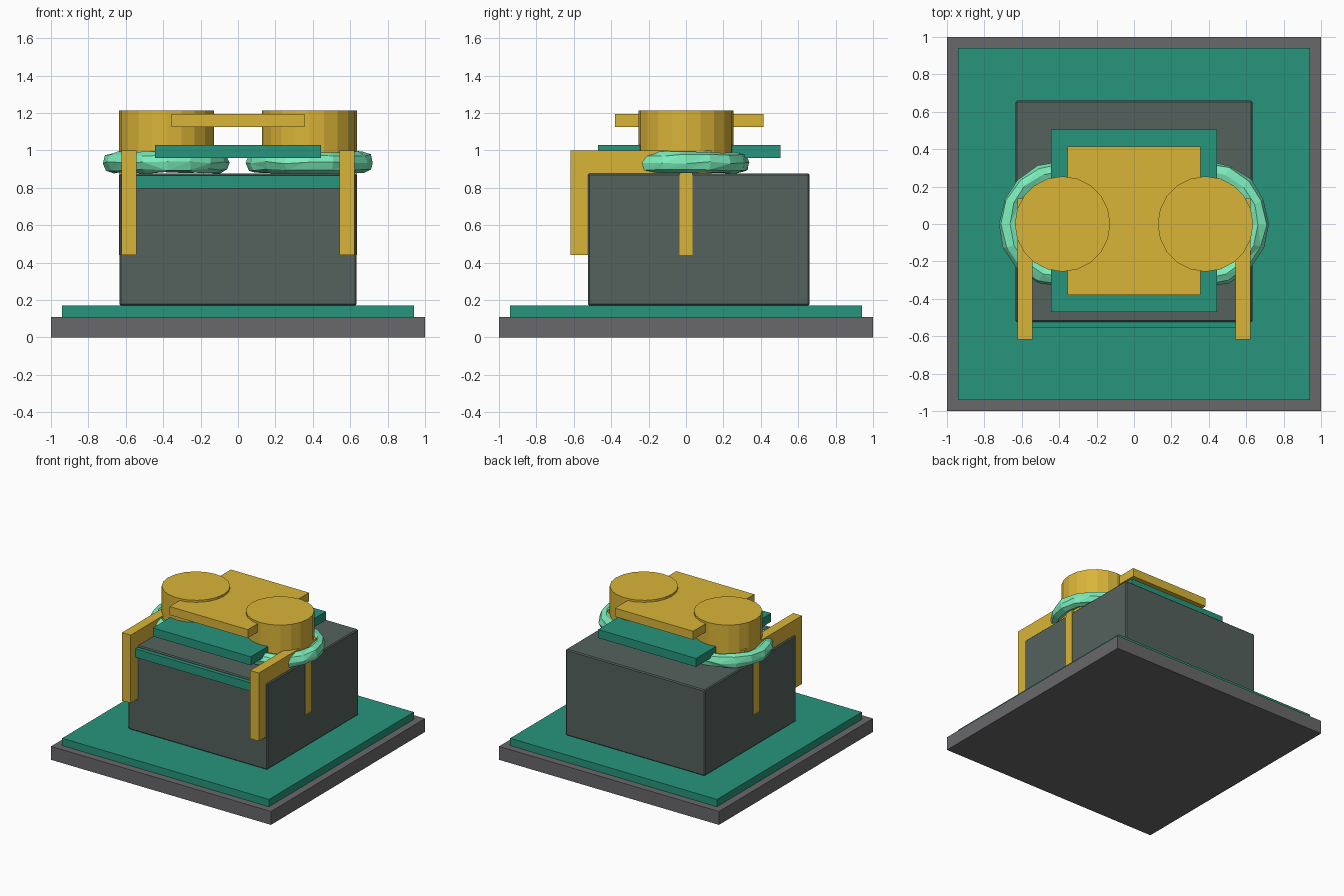
import bpy, bmesh, random
from math import radians
from mathutils import Vector

if "Cube" in bpy.data.objects:
    bpy.data.objects.remove(bpy.data.objects["Cube"])

random.seed(4)


def material(name, rgb):
    m = bpy.data.materials.new(name)
    m.diffuse_color = (*rgb, 1)
    m.use_nodes = True
    m.node_tree.nodes["Principled BSDF"].inputs["Base Color"].default_value = m.diffuse_color
    return m


BASE = material("base_grey", (0.14, 0.14, 0.145))
TEAL = material("teal", (0.02, 0.3, 0.2))
DARK = material("dark_stone", (0.09, 0.12, 0.11))
GOLD = material("gold", (0.7, 0.46, 0.04))
MINT = material("mint", (0.2, 0.85, 0.5))


def box(name, x, y, z, mat, bevel=0):
    lo, hi = Vector((x[0], y[0], z[0])), Vector((x[1], y[1], z[1]))
    bpy.ops.mesh.primitive_cube_add(size=1, location=(lo + hi) / 2)
    o = bpy.context.object
    o.name = name
    o.scale = hi - lo
    bpy.ops.object.transform_apply(location=False, rotation=False, scale=True)
    o.data.materials.append(mat)
    if bevel:
        b = o.modifiers.new("bevel", 'BEVEL')
        b.width, b.segments = bevel, 1
    return o


# plinth and body
box("base_slab", (-1, 1), (-1, 1), (0, 0.11), BASE)
box("base_plate", (-0.94, 0.94), (-0.94, 0.94), (0.11, 0.17), TEAL)
box("body", (-0.633, 0.633), (-0.525, 0.66), (0.17, 0.877), DARK, 0.008)
box("front_trim", (-0.545, 0.545), (-0.557, -0.5), (0.795, 0.865), TEAL)

# stacked plates on top
box("lower_top_plate", (-0.445, 0.445), (-0.47, 0.505), (0.96, 1.03), TEAL)
box("upper_top_plate", (-0.355, 0.355), (-0.38, 0.415), (1.125, 1.195), GOLD)

for side, s in (("left", -1), ("right", 1)):
    # side bracket sunk into the body, with the narrow outer rib
    box(side + "_bracket", sorted((s * 0.543, s * 0.622)), (-0.617, 0.137), (0.44, 1.0), GOLD)
    box(side + "_rib", sorted((s * 0.56, s * 0.637)), (-0.035, 0.035), (0.44, 0.96), GOLD)

    # round drum
    bpy.ops.mesh.primitive_cylinder_add(vertices=20, radius=0.255, depth=0.29,
                                        location=(s * 0.382, 0, 1.067))
    drum = bpy.context.object
    drum.name = side + "_drum"
    drum.data.materials.append(GOLD)

    # rough, low-poly ring around the drum
    bpy.ops.mesh.primitive_torus_add(major_segments=16, minor_segments=8, major_radius=0.285,
                                     minor_radius=0.055, location=(s * 0.382, 0, 0.935))
    ring = bpy.context.object
    ring.name = side + "_ring"
    ring.data.materials.append(MINT)
    bm = bmesh.new()
    bm.from_mesh(ring.data)
    for v in bm.verts:
        v.co += Vector([random.uniform(-0.006, 0.006) for _ in range(3)])
    bmesh.ops.triangulate(bm, faces=bm.faces)
    bm.to_mesh(ring.data)
    bm.free()
